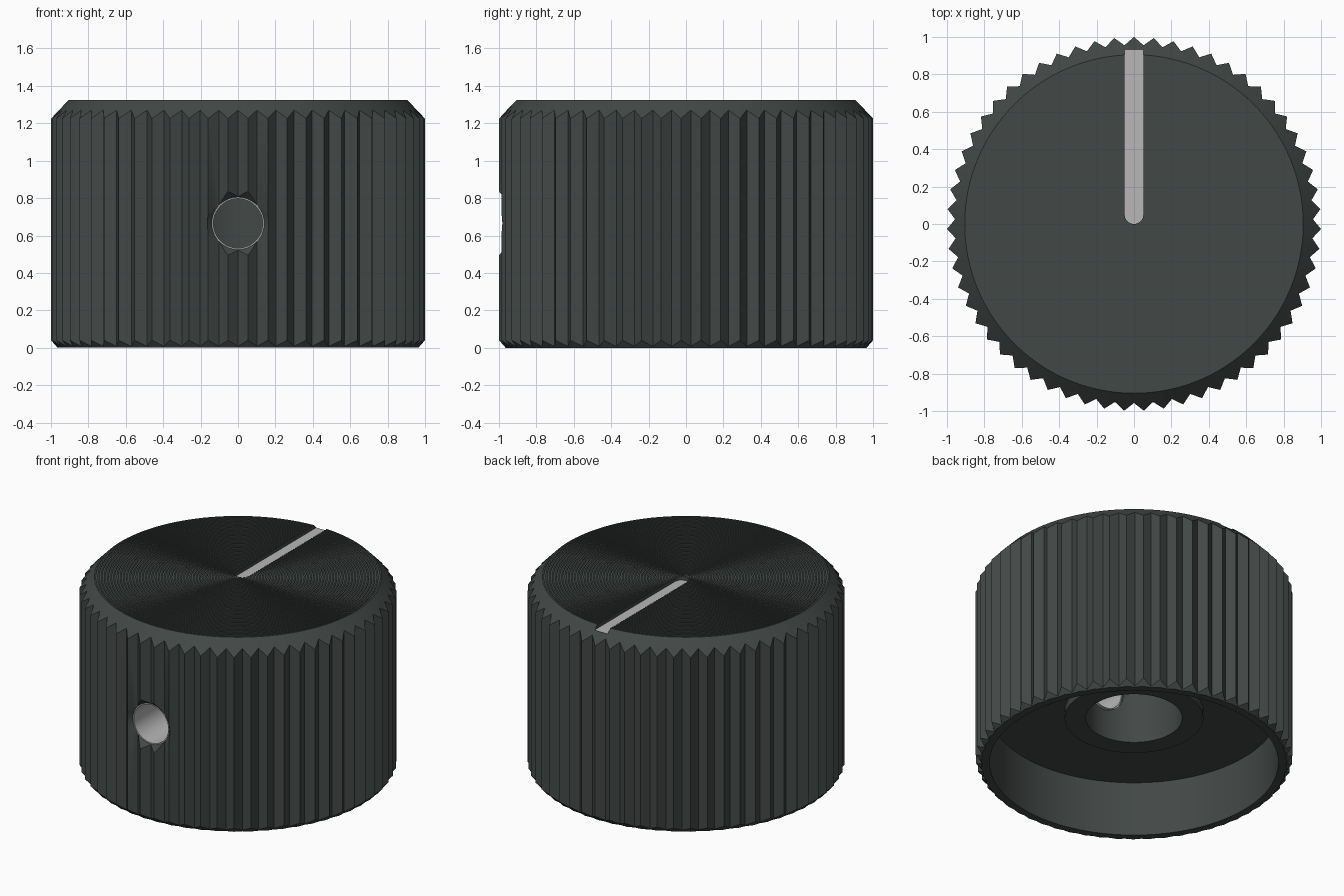
import bpy, bmesh
from math import sin, cos, pi, radians

if "Cube" in bpy.data.objects:
    bpy.data.objects.remove(bpy.data.objects["Cube"])

TEETH = 59
SEG = TEETH * 2
TIP, VALLEY = 1.0, 0.957
TOP, TOP_R = 1.325, 0.905
HOLE_Z, HOLE_R = 0.665, 0.14


def material(name, rgb):
    m = bpy.data.materials.new(name)
    m.diffuse_color = (*rgb, 1)
    m.use_nodes = True
    m.node_tree.nodes["Principled BSDF"].inputs["Base Color"].default_value = m.diffuse_color
    return m


dark = material("dark_anodised", (0.055, 0.065, 0.062))
light = material("light_metal", (0.48, 0.47, 0.47))


def finish(name, bm, mat=None):
    bmesh.ops.recalc_face_normals(bm, faces=bm.faces)
    me = bpy.data.meshes.new(name)
    bm.to_mesh(me)
    bm.free()
    ob = bpy.data.objects.new(name, me)
    bpy.context.collection.objects.link(ob)
    if mat:
        me.materials.append(mat)
    return ob


def activate(ob):
    bpy.ops.object.select_all(action='DESELECT')
    ob.select_set(True)
    bpy.context.view_layer.objects.active = ob


def smooth(ob):
    activate(ob)
    bpy.ops.object.shade_smooth_by_angle(angle=radians(30))


def lathe(profile, seg, point, capped=True):
    """Sweep (radius, height) stations; each may be a (tip, valley) pair."""
    bm = bmesh.new()
    rings = []
    for station in profile:
        pair = station if isinstance(station[0], tuple) else (station, station)
        rings.append([bm.verts.new(point(*pair[i % 2], i * 2 * pi / seg))
                      for i in range(seg)])
    loops = list(zip(rings, rings[1:]))
    if not capped:
        loops.append((rings[-1], rings[0]))
    for a, b in loops:
        for i in range(seg):
            j = (i + 1) % seg
            bm.faces.new((a[i], a[j], b[j], b[i]))
    if capped:
        bm.faces.new(rings[0])
        bm.faces.new(rings[-1])
    return bm


def upright(r, h, a):
    return (r * sin(a), r * cos(a), h)


def sideways(r, h, a):
    return (r * cos(a), h, HOLE_Z + r * sin(a))


def cut(target, cutter):
    mod = target.modifiers.new("cut", 'BOOLEAN')
    mod.operation, mod.solver, mod.object = 'DIFFERENCE', 'EXACT', cutter
    cutter.hide_render = True
    activate(target)
    bpy.ops.object.modifier_apply(modifier=mod.name)
    bpy.data.objects.remove(cutter)


def slot_outline(y_end):
    w = 0.05
    arc = [(w * cos(a), 0.05 + w * sin(a)) for a in
           [pi + i * pi / 16 for i in range(17)]]
    return arc + [(w, y_end), (-w, y_end)]


# Knob body: bore, boss, skirt recess, toothed side, chamfer, grooved face
profile = [(0.304, 1.0), (0.304, 0.325), (0.437, 0.325), (0.437, 0.38),
           (0.91, 0.38), (0.91, 0.0),
           ((0.965, 0.0), (VALLEY, 0.0)),
           ((TIP, 0.04), (VALLEY, 0.008)),
           ((TIP, 1.225), (VALLEY, TOP - (VALLEY - TOP_R) * 1.05)),
           (TOP_R, TOP)]
step, depth = 0.02, 0.004
for k in range(44):
    r = TOP_R - 0.01 - k * step
    profile += [(r, TOP), (r, TOP - depth),
                (r - step / 2, TOP - depth), (r - step / 2, TOP)]
knob = finish("knob_body", lathe(profile, SEG, upright), dark)

# Set screw hole with a countersink through the teeth
cut(knob, finish("hole_cutter", lathe(
    [(HOLE_R, -0.1), (HOLE_R, -0.955), (0.18, -1.0), (0.21, -1.03)],
    48, sideways)))

# Pointer slot in the top face
bm = bmesh.new()
base = bm.faces.new([bm.verts.new((x, y, 1.295)) for x, y in slot_outline(1.1)])
up = bmesh.ops.extrude_face_region(bm, geom=[base])
bmesh.ops.translate(bm, vec=(0, 0, 0.1),
                    verts=[v for v in up["geom"] if isinstance(v, bmesh.types.BMVert)])
cut(knob, finish("slot_cutter", bm))
smooth(knob)

# Pale painted line on the slot floor
bm = bmesh.new()
face = bm.faces.new([bm.verts.new((x, y, 1.2965)) for x, y in slot_outline(0.932)])
finish("pointer_line", bm, light)

# Metal sleeve lining the set screw hole
sleeve = finish("screw_sleeve", lathe(
    [(HOLE_R, -0.955), (HOLE_R, -0.285), (0.132, -0.285), (0.132, -0.955)],
    48, sideways, capped=False), light)
smooth(sleeve)
